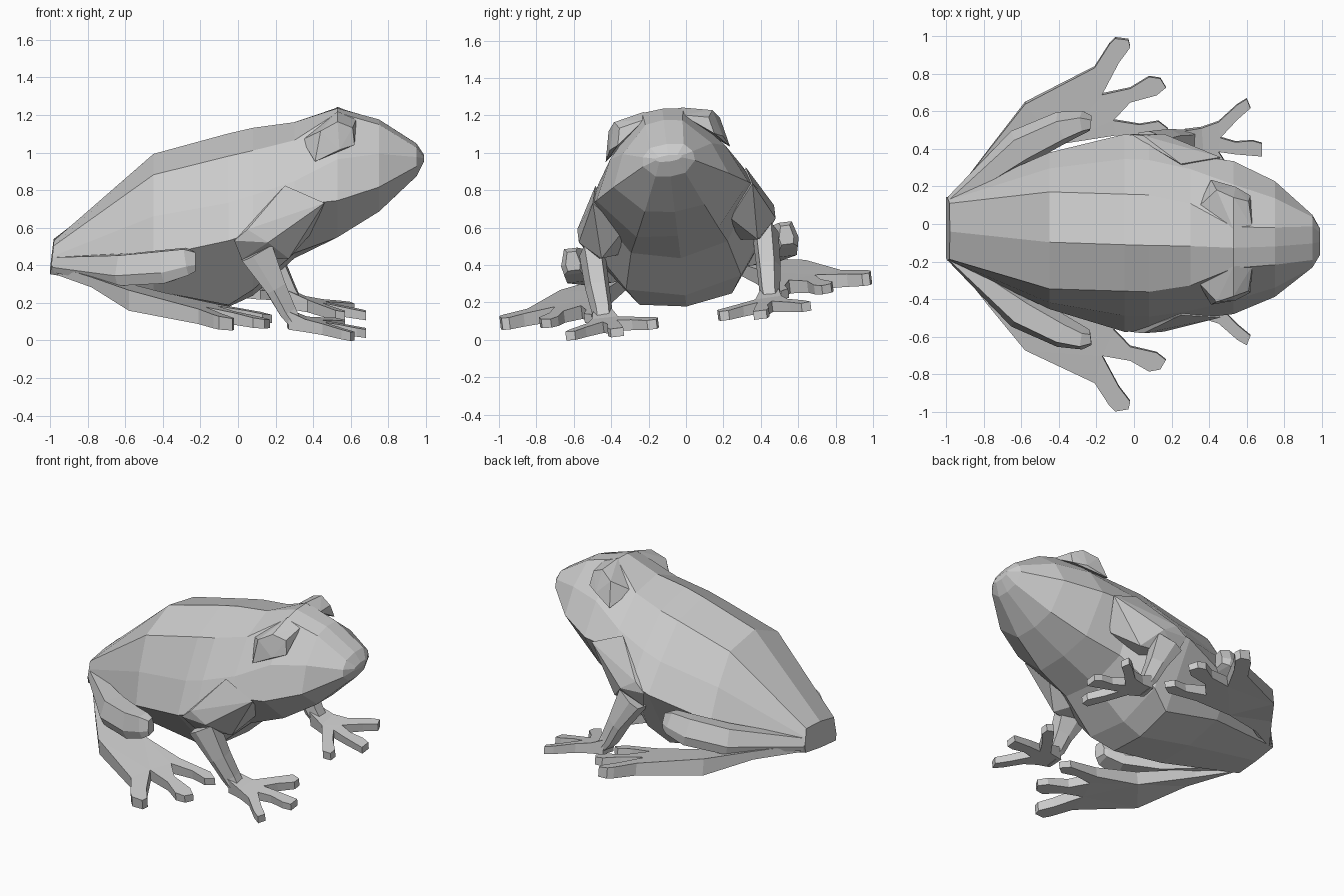
import bpy, bmesh
from math import radians
from mathutils import Matrix, Vector

cube = bpy.data.objects.get("Cube")
if cube:
    bpy.data.objects.remove(cube)

skin = bpy.data.materials.new("grey_skin")
skin.use_nodes = True
skin.diffuse_color = (0.6, 0.6, 0.6, 1)
skin.node_tree.nodes["Principled BSDF"].inputs["Base Color"].default_value = (0.6, 0.6, 0.6, 1)

# The whole animal leans slightly to one side
LEAN = Matrix.Translation((0, 0.025, 0)) @ Matrix.Rotation(radians(7), 4, "X")


def finish(name, bm, side=1):
    bm.transform(LEAN @ Matrix.Diagonal((1, side, 1, 1)))
    bmesh.ops.recalc_face_normals(bm, faces=bm.faces)
    mesh = bpy.data.meshes.new(name)
    bm.to_mesh(mesh)
    bm.free()
    mesh.materials.append(skin)
    bpy.context.collection.objects.link(bpy.data.objects.new(name, mesh))


def loft(name, rings, side=1):
    bm = bmesh.new()
    loops = [[bm.verts.new(p) for p in ring] for ring in rings]
    n = len(loops[0])
    for a, b in zip(loops, loops[1:]):
        for i in range(n):
            j = (i + 1) % n
            bm.faces.new((a[i], a[j], b[j], b[i]))
    bm.faces.new(loops[0])
    bm.faces.new(loops[-1])
    bmesh.ops.triangulate(bm, faces=[f for f in bm.faces if len(f.verts) > 10])
    finish(name, bm, side)


def hull(name, points, side):
    bm = bmesh.new()
    for p in points:
        bm.verts.new(p)
    bmesh.ops.convex_hull(bm, input=bm.verts)
    finish(name, bm, side)


def limb(name, path, side):
    """Six-sided limb; each path entry is x, y, z, half width, half height."""
    centres = [Vector(p[:3]) for p in path]
    rings = []
    for i, (c, p) in enumerate(zip(centres, path)):
        d = (centres[min(i + 1, len(path) - 1)] - centres[max(i - 1, 0)]).normalized()
        across = d.cross(Vector((0, 0, 1))).normalized()
        up = across.cross(d)
        shape = [(1, -.3), (.6, 1), (-.6, 1), (-1, -.3), (-.8, -1), (.8, -1)]
        rings.append([c + across * u * p[3] + up * v * p[4] for u, v in shape])
    loft(name, rings, side)


def height(stops, x):
    """Straight-line interpolation of (x, z) stops."""
    for (x0, z0), (x1, z1) in zip(stops, stops[1:]):
        if x <= x1:
            break
    return z0 + (z1 - z0) * (x - x0) / (x1 - x0)


def slab(name, outline, top, bottom, side):
    """Webbed foot: an outline with sloping top and sole."""
    loft(name, [[(x, y, height(s, x)) for x, y in outline] for s in (bottom, top)], side)


# Body and head: x, then top z, ridge, flank, lower edge, underside, bottom z
SECTIONS = [
    (-1.0, .535, (.15, .525), (.16, .47), (.17, .42), (.165, .375), .37),
    (-.45, 1.0, (.26, .92), (.36, .71), (.42, .50), (.27, .30), .27),
    (-.05, 1.11, (.26, 1.02), (.42, .79), (.53, .60), (.25, .22), .18),
    (.08, 1.14, (.26, 1.05), (.42, .83), (.52, .64), (.31, .31), .24),
    (.3, 1.17, (.22, 1.10), (.38, .90), (.44, .78), (.26, .50), .44),
    (.53, 1.245, (.11, 1.235), (.31, 1.01), (.41, .80), (.22, .58), .56),
    (.75, 1.185, (.10, 1.17), (.24, 1.03), (.31, .86), (.16, .71), .69),
    (.95, 1.055, (.09, 1.045), (.135, 1.0), (.14, .95), (.08, .89), .88),
    (.99, .995, (.05, .99), (.07, .985), (.07, .975), (.05, .965), .96),
]
rings = []
for x, top, *sides, bottom in SECTIONS:
    half = [(x, y, z) for y, z in sides]
    other = [(x, -y, z) for y, z in reversed(sides)]
    rings.append([(x, 0, top)] + half + [(x, 0, bottom)] + other)
# The rump end slopes forward toward the back
rings[0] = [(x + (z - .37) * .12, y, z) for x, y, z in rings[0]]
loft("body", rings)

FOOT = [(-.98, .15), (-.78, .41), (-.58, .66), (-.21, .845), (-.13, .97), (-.10, 1.0), (-.03, .99),
        (-.02, .95), (-.08, .87), (-.17, .70), (-.02, .73), (.08, .79), (.14, .78), (.17, .73),
        (.12, .69), (-.02, .655), (-.11, .56), (.03, .535), (.13, .55), (.18, .51), (.12, .47),
        (-.1, .48), (-.4, .44), (-.75, .29)]
HAND = [(.26, .40), (.27, .50), (.36, .51), (.45, .54), (.55, .63), (.60, .66), (.62, .61),
        (.55, .55), (.46, .455), (.54, .43), (.63, .435), (.68, .42), (.68, .35), (.54, .365),
        (.45, .38), (.50, .30), (.57, .22), (.57, .17), (.52, .16), (.44, .27), (.37, .37)]

for label, s in (("left", 1), ("right", -1)):
    # Eye bulge, narrowing downward
    hull(label + "_eye", [(.34, .20, 1.10), (.41, .335, 1.0), (.44, .30, 1.16), (.53, .10, 1.24),
                          (.53, .265, 1.205), (.61, .24, 1.17), (.63, .10, 1.2),
                          (.62, .26, 1.08), (.54, .305, 1.06)], s)

    # Front leg
    hull(label + "_shoulder", [(.25, .405, .88), (.46, .43, .79), (.40, .29, .62), (.27, .42, .49),
                               (.05, .53, .66), (.16, .53, .59), (-.02, .53, .60),
                               (.02, .46, .49), (.2, .32, .50)], s)
    limb(label + "_forearm", [(.10, .465, .53, .07, .09), (.20, .46, .34, .065, .055),
                              (.265, .45, .21, .055, .045), (.32, .45, .13, .05, .03)], s)
    slab(label + "_hand", HAND, [(.26, .22), (.36, .175), (.45, .155), (.68, .11)],
         [(.26, .12), (.45, .095), (.62, .075), (.68, .065)], s)

    # Folded thigh ending at the knee
    limb(label + "_thigh", [(-.97, .15, .425, .03, .04), (-.6, .44, .435, .10, .08),
                            (-.38, .55, .465, .085, .085), (-.27, .58, .495, .06, .07),
                            (-.23, .575, .495, .04, .05)], s)

    # Shank and splayed hind foot
    slab(label + "_foot", FOOT, [(-.98, .42), (-.75, .385), (-.58, .35), (-.2, .27), (.18, .20)],
         [(-.98, .375), (-.78, .335), (-.58, .24), (-.2, .19), (.18, .155)], s)
